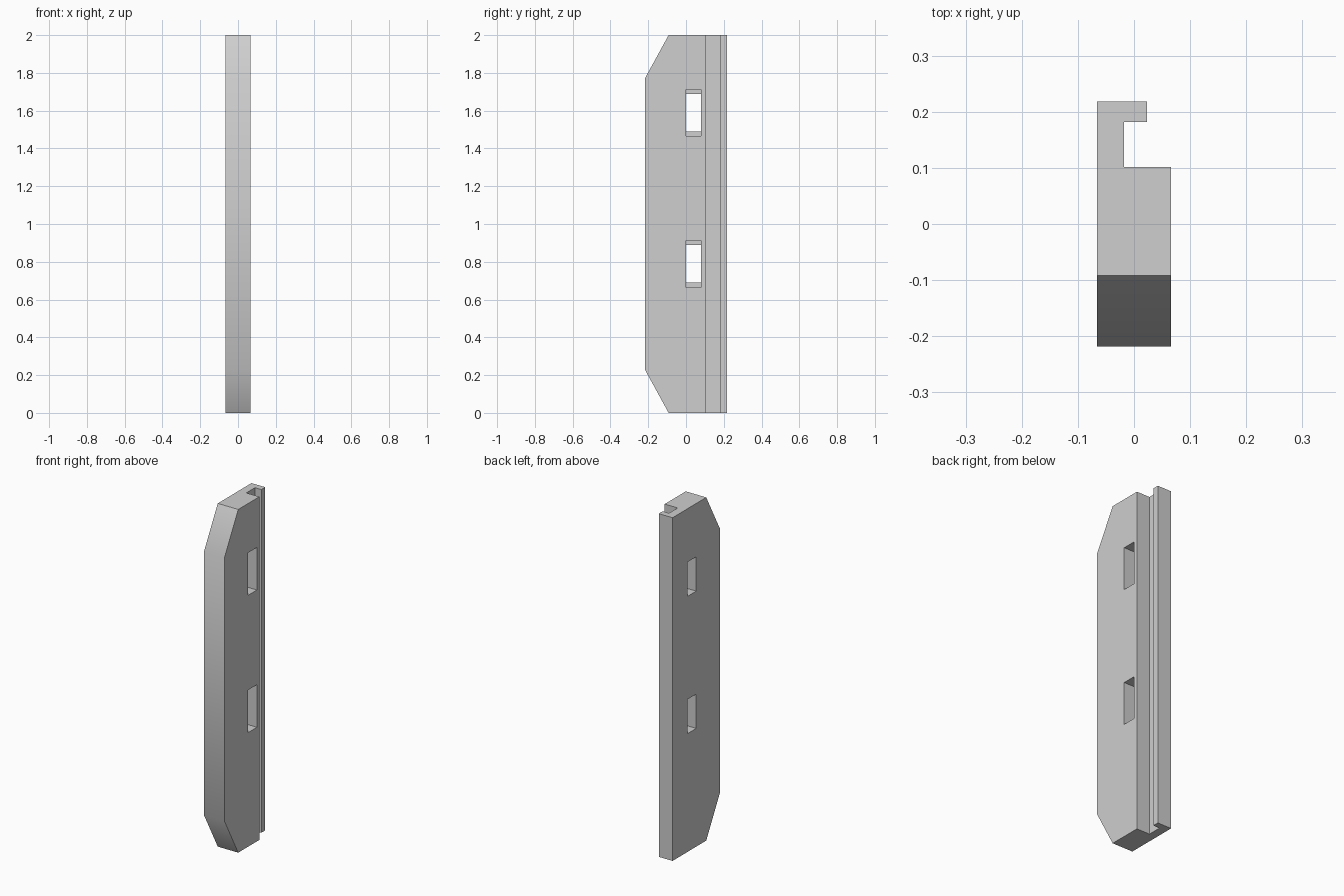
import bpy
import bmesh
import math
from mathutils import Vector

default = bpy.data.objects.get("Cube")
if default:
    bpy.data.objects.remove(default, do_unlink=True)

HALF_X, HALF_Y, HEIGHT = 0.066, 0.218, 2.0

grey = bpy.data.materials.new("plain grey")
grey.use_nodes = True
grey.diffuse_color = (0.62, 0.62, 0.62, 1)
grey.node_tree.nodes["Principled BSDF"].inputs["Base Color"].default_value = grey.diffuse_color


def prism(name, points, direction):
    """Extrude a closed outline along a direction."""
    bm = bmesh.new()
    face = bm.faces.new([bm.verts.new(p) for p in points])
    result = bmesh.ops.extrude_face_region(bm, geom=[face], use_keep_orig=True)
    moved = [v for v in result["geom"] if isinstance(v, bmesh.types.BMVert)]
    bmesh.ops.translate(bm, verts=moved, vec=Vector(direction))
    bmesh.ops.recalc_face_normals(bm, faces=bm.faces)
    mesh = bpy.data.meshes.new(name)
    bm.to_mesh(mesh)
    bm.free()
    mesh.materials.append(grey)
    obj = bpy.data.objects.new(name, mesh)
    bpy.context.collection.objects.link(obj)
    return obj


def combine(target, tool, operation):
    """Apply a boolean and remove its helper."""
    mod = target.modifiers.new("cut", "BOOLEAN")
    mod.operation = operation
    mod.solver = "EXACT"
    mod.object = tool
    bpy.context.view_layer.objects.active = target
    bpy.ops.object.modifier_apply(modifier=mod.name)
    bpy.data.objects.remove(tool, do_unlink=True)


def box(name, x0, x1, y0, y1, z0, z1):
    outline = [(x0, y0, z0), (x1, y0, z0), (x1, y1, z0), (x0, y1, z0)]
    return prism(name, outline, (0, 0, z1 - z0))


# Side outline with the two chamfered front corners
side = [(HALF_Y, 0), (HALF_Y, HEIGHT), (-0.092, HEIGHT),
        (-HALF_Y, 1.77), (-HALF_Y, 0.23), (-0.092, 0)]
panel = prism("slotted_panel", [(-HALF_X, y, z) for y, z in side], (2 * HALF_X, 0, 0))

# Hooked groove along the back: open channel, then the shortened lip
combine(panel, box("groove_cutter", -0.018, 0.2, 0.102, 0.182, -0.1, 2.1), "DIFFERENCE")
combine(panel, box("lip_cutter", 0.023, 0.2, 0.15, 0.3, -0.1, 2.1), "DIFFERENCE")

# Stepped through-slots: taller on the right half, shorter on the left half
for z in (0.789, 1.589):
    combine(panel, box("slot_cutter", -0.2, 0.2, 0, 0.08, z - 0.1, z + 0.1), "DIFFERENCE")
    combine(panel, box("recess_cutter", 0, 0.2, 0, 0.08, z - 0.124, z + 0.124), "DIFFERENCE")

# Soft shading across the shallow chamfers, sharp elsewhere
bpy.ops.object.select_all(action="DESELECT")
panel.select_set(True)
bpy.context.view_layer.objects.active = panel
bpy.ops.object.shade_smooth_by_angle(angle=math.radians(30))
